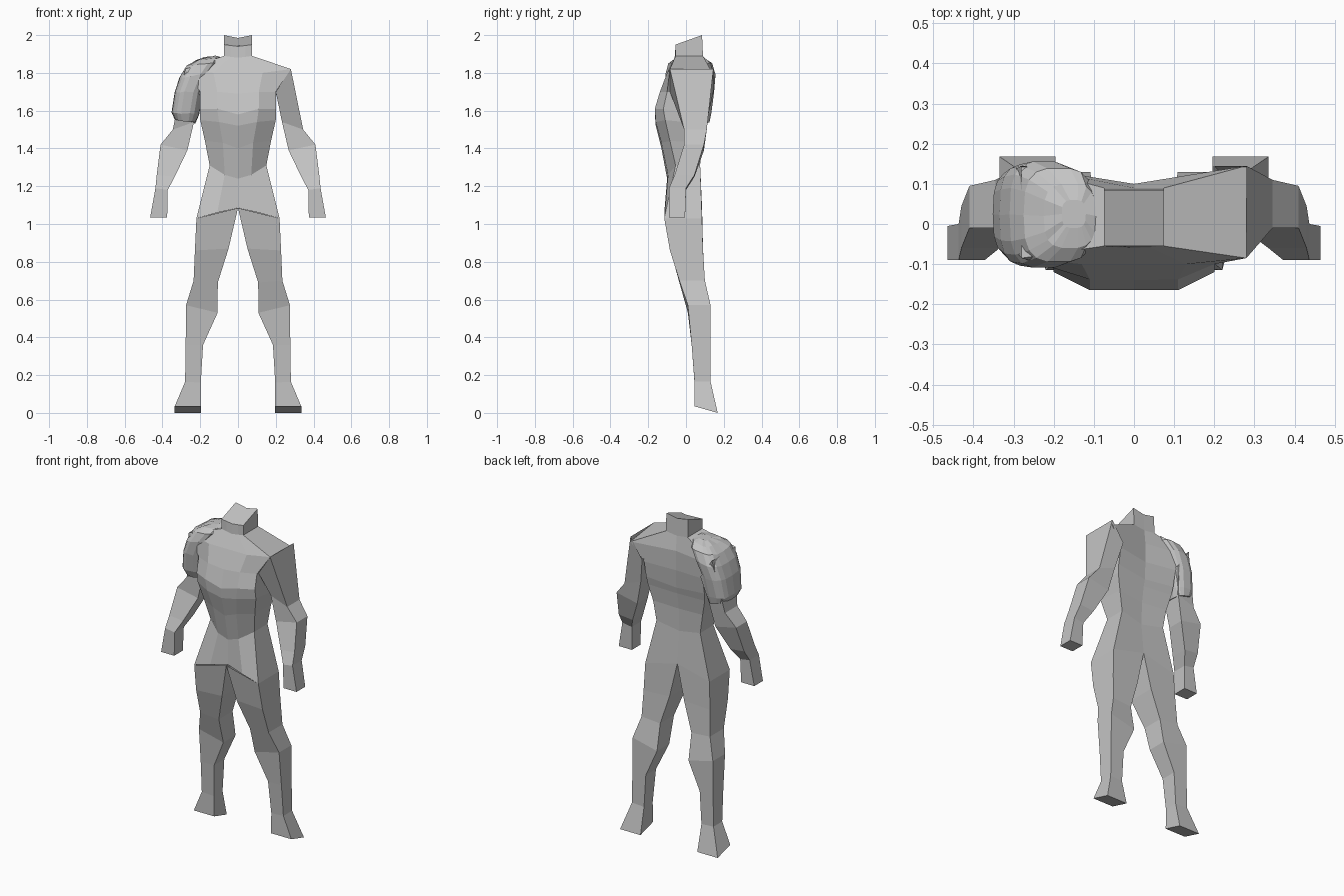
import bpy, bmesh, math, random

random.seed(4)
grey = bpy.data.materials.new("plain_grey")
grey.diffuse_color = (0.55, 0.55, 0.55, 1)


def loft(name, rings, cap_start=True, cap_end=True):
    """Skin a list of equal-length closed rings with flat faces."""
    bm = bmesh.new()
    vs = [[bm.verts.new(p) for p in r] for r in rings]
    n = len(rings[0])
    for a, b in zip(vs, vs[1:]):
        for i in range(n):
            j = (i + 1) % n
            bm.faces.new((a[i], a[j], b[j], b[i]))
    if cap_start:
        bm.faces.new(vs[0])
    if cap_end:
        bm.faces.new(vs[-1])
    bmesh.ops.recalc_face_normals(bm, faces=bm.faces)
    me = bpy.data.meshes.new(name)
    bm.to_mesh(me)
    bm.free()
    me.materials.append(grey)
    ob = bpy.data.objects.new(name, me)
    bpy.context.collection.objects.link(ob)
    return ob


# Torso and neck: half rings as front centre, front mid, front side, back side, back centre
neck = [
    [(0, -.055, 1.94), (.04, -.055, 1.945), (.075, -.055, 1.95), (.075, .085, 2.0), (0, .085, 1.985)],
    [(0, -.06, 1.88), (.04, -.058, 1.885), (.075, -.055, 1.89), (.075, .09, 1.89), (0, .09, 1.88)],
]
chest = [
    [(0, -.10, 1.80), (.13, -.10, 1.80), (.28, -.085, 1.82), (.28, .145, 1.79), (0, .10, 1.79)],
    [(0, -.14, 1.69), (.11, -.138, 1.70), (.20, -.10, 1.70), (.20, .125, 1.68), (0, .10, 1.67)],
    [(0, -.165, 1.58), (.11, -.165, 1.61), (.20, -.12, 1.61), (.20, .105, 1.58), (0, .095, 1.56)],
    [(0, -.16, 1.52), (.10, -.16, 1.54), (.20, -.11, 1.55), (.195, .095, 1.53), (0, .085, 1.52)],
]
waist = [
    [(0, -.13, 1.40), (.08, -.13, 1.43), (.175, -.085, 1.44), (.17, .08, 1.43), (0, .07, 1.42)],
    [(0, -.10, 1.24), (.07, -.095, 1.26), (.15, -.055, 1.31), (.15, .075, 1.31), (0, .065, 1.28)],
    [(0, -.10, 1.085), (.11, -.115, 1.06), (.22, -.115, 1.03), (.22, .085, 1.03), (0, .085, 1.085)],
]
torso = [half + [(-x, y, z) for x, y, z in half[-2:0:-1]] for half in neck + chest + waist]
loft("torso", torso, True, False)

# Limb rings: inner x, outer x, front y, back y, inner z, outer z
leg = [
    (.0, .22, -.115, .085, 1.085, 1.03),
    (.05, .228, -.085, .09, .87, .86),
    (.107, .235, -.035, .10, .69, .70),
    (.108, .275, .01, .13, .53, .57),
    (.185, .277, .03, .13, .36, .36),
    (.197, .28, .045, .13, .16, .165),
]
arm = [
    (.20, .28, -.085, .145, 1.70, 1.82),
    (.233, .345, -.01, .11, 1.54, 1.50),
    (.268, .41, -.01, .095, 1.39, 1.42),
    (.335, .43, -.06, .045, 1.25, 1.26),
    (.372, .437, -.09, .0, 1.18, 1.19),
    (.375, .465, -.09, -.005, 1.035, 1.035),
]


def quad_ring(s, xi, xo, yf, yb, zi, zo):
    return [(s * xi, yf, zi), (s * xo, yf, zo), (s * xo, yb, zo), (s * xi, yb, zi)]


for side, s in (("left", 1), ("right", -1)):
    # Leg ends in a flared foot with a sloping sole
    sole = [(s * .195, .045, .035), (s * .335, .045, .035), (s * .335, .168, 0), (s * .195, .168, 0)]
    loft(side + "_leg", [quad_ring(s, *r) for r in leg] + [sole], False)
    loft(side + "_arm", [quad_ring(s, *r) for r in arm], False)

# Shoulder pad: faceted rounded-box shell over the right shoulder
pad = [
    (-.335, -.225, -.065, .125, 1.555, 1.535),
    (-.352, -.205, -.085, .135, 1.59, 1.58),
    (-.335, -.185, -.105, .15, 1.70, 1.70),
    (-.31, -.14, -.11, .157, 1.775, 1.80),
    (-.275, -.10, -.095, .14, 1.835, 1.855),
    (-.225, -.095, -.06, .10, 1.865, 1.885),
    (-.18, -.12, -.01, .06, 1.88, 1.89),
]


def soft_ring(xo, xi, yf, yb, zo, zi, n=18):
    pts = []
    for k in range(n):
        a = 2 * math.pi * k / n
        c, d = math.cos(a), math.sin(a)
        u = math.copysign(abs(c) ** .65, c)
        v = math.copysign(abs(d) ** .65, d)
        t = (u + 1) / 2
        w = random.uniform(-.004, .004)
        pts.append((xo + (xi - xo) * t, (yf + yb) / 2 + v * (yb - yf) / 2, zo + (zi - zo) * t + w))
    return pts


loft("shoulder_pad", [soft_ring(*r) for r in pad])
